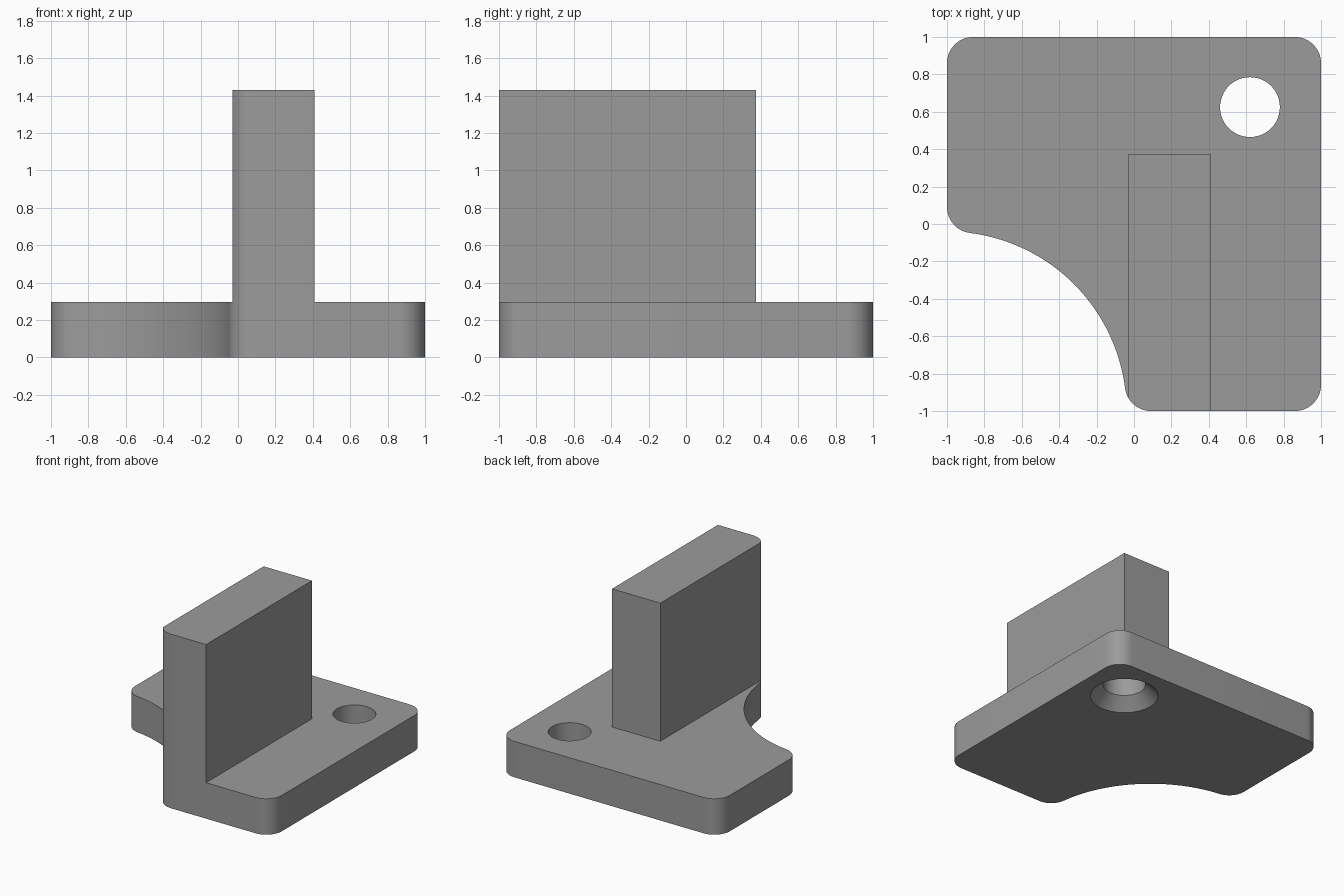
import bpy, bmesh, math

if "Cube" in bpy.data.objects:
    bpy.data.objects.remove(bpy.data.objects["Cube"])

R, F = 0.96, 0.14            # scoop radius, corner fillet radius
T, H = 0.295, 1.43           # plate thickness, total height
HOLE = (0.62, 0.625)

grey = bpy.data.materials.new("grey")
grey.diffuse_color = (0.33, 0.33, 0.33, 1)
grey.use_nodes = True
grey.node_tree.nodes["Principled BSDF"].inputs["Base Color"].default_value = grey.diffuse_color


def arc(cx, cy, r, a0, a1, n):
    return [(cx + r * math.cos(a0 + (a1 - a0) * i / n),
             cy + r * math.sin(a0 + (a1 - a0) * i / n)) for i in range(n + 1)]


def loft(name, rings):
    """Closed solid through rings given as (outline points, z)."""
    bm = bmesh.new()
    loops = [[bm.verts.new((x, y, z)) for x, y in pts] for pts, z in rings]
    n = len(loops[0])
    for a, b in zip(loops, loops[1:]):
        for i in range(n):
            j = (i + 1) % n
            bm.faces.new((a[i], a[j], b[j], b[i]))
    bm.faces.new(loops[0][::-1])
    bm.faces.new(loops[-1])
    bmesh.ops.recalc_face_normals(bm, faces=bm.faces[:])
    me = bpy.data.meshes.new(name)
    bm.to_mesh(me)
    bm.free()
    me.materials.append(grey)
    ob = bpy.data.objects.new(name, me)
    bpy.context.collection.objects.link(ob)
    return ob


def combine(target, tool, operation):
    mod = target.modifiers.new(operation.lower(), 'BOOLEAN')
    mod.operation, mod.object, mod.solver = operation, tool, 'EXACT'
    bpy.context.view_layer.objects.active = target
    bpy.ops.object.modifier_apply(modifier=mod.name)
    bpy.data.objects.remove(tool)


# Base plate outline: rounded square with a round scoop at the front left
q = math.pi / 2
d = math.sqrt((R + F) ** 2 - F ** 2)      # fillet centre offset along the scoop
t = math.atan2(F, d)                      # angle where fillet meets scoop
front_fillet = arc(-1 + d, -1 + F, F, math.pi + t, 3 * q, 14)
outline = (front_fillet
           + arc(1 - F, -1 + F, F, -q, 0, 12)
           + arc(1 - F, 1 - F, F, 0, q, 12)
           + arc(-1 + F, 1 - F, F, q, 2 * q, 12)
           + arc(-1 + F, -1 + d, F, 2 * q, 3 * q - t, 14)
           + arc(-1, -1, R, q - t, t, 48)[1:-1])
bracket = loft("bracket", [(outline, 0), (outline, T)])

# Upright rib, its front left edge following the plate fillet
edge = [p for p in front_fillet if p[0] > -0.034 and p[1] < -0.9]
rib_outline = edge + [(0.41, -1), (0.41, 0.375), (edge[0][0], 0.375)]
rib = loft("rib", [(rib_outline, T), (rib_outline, H)])
combine(bracket, rib, 'UNION')

# Screw hole, countersunk from below
bore, sink = [arc(*HOLE, r, 0, 4 * q, 48)[:-1] for r in (0.16, 0.255)]
cutter = loft("screw_hole", [(sink, -0.05), (sink, 0), (bore, 0.095), (bore, T + 0.05)])
combine(bracket, cutter, 'DIFFERENCE')

bpy.ops.object.select_all(action='DESELECT')
bracket.select_set(True)
bpy.context.view_layer.objects.active = bracket
bpy.ops.object.shade_smooth_by_angle(angle=math.radians(30))
